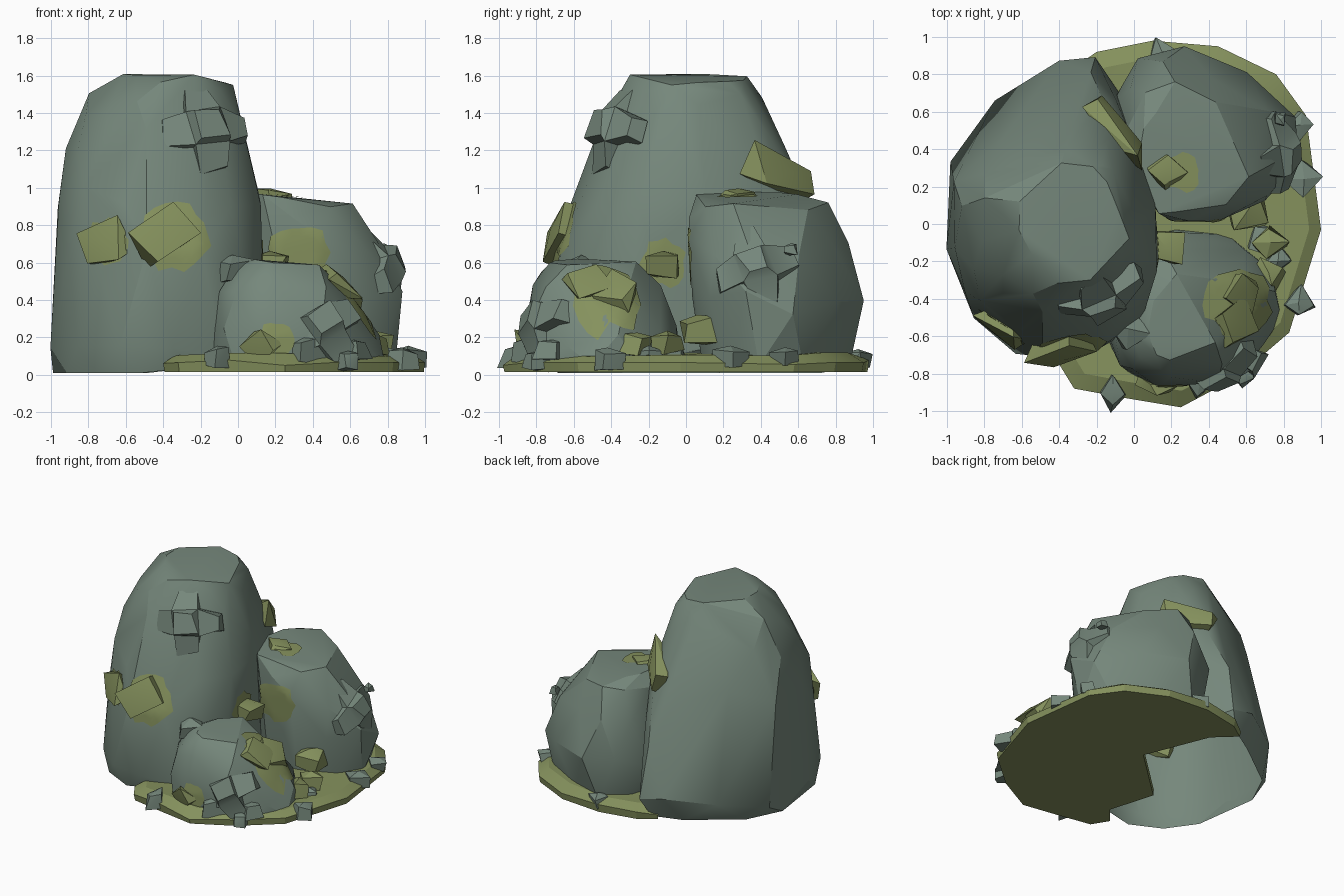
import bpy, bmesh, math, random
from mathutils import Vector, Matrix
from mathutils.bvhtree import BVHTree

random.seed(11)
if "Cube" in bpy.data.objects:
    bpy.data.objects.remove(bpy.data.objects["Cube"])


def material(name, rgb):
    m = bpy.data.materials.new(name)
    m.use_nodes = True
    m.diffuse_color = (*rgb, 1)
    m.node_tree.nodes["Principled BSDF"].inputs["Base Color"].default_value = (*rgb, 1)
    return m


STONE = material("grey green stone", (0.18, 0.245, 0.2))
MOSS = material("olive moss", (0.235, 0.285, 0.11))


def finish(bm, name, mat, angle):
    """Turn a bmesh into a named object with sharp-edged smooth shading."""
    mesh = bpy.data.meshes.new(name)
    bm.to_mesh(mesh)
    bm.free()
    mesh.materials.append(mat)
    ob = bpy.data.objects.new(name, mesh)
    bpy.context.collection.objects.link(ob)
    bpy.ops.object.select_all(action="DESELECT")
    ob.select_set(True)
    bpy.context.view_layer.objects.active = ob
    bpy.ops.object.shade_smooth_by_angle(angle=math.radians(angle))


def hull(bm):
    res = bmesh.ops.convex_hull(bm, input=bm.verts[:])
    junk = {g for g in res["geom_interior"] + res["geom_unused"] if isinstance(g, bmesh.types.BMVert)}
    bmesh.ops.delete(bm, geom=[v for v in junk if v.is_valid], context="VERTS")
    bmesh.ops.recalc_face_normals(bm, faces=bm.faces[:])


def boulder(name, outline, rings, jitter, lift=0.0):
    """Faceted stone: one outline fitted into a stack of (z, x0, x1, y0, y1) boxes."""
    corners = [Vector(p) for p in outline]
    bm = bmesh.new()
    for i, (z, x0, x1, y0, y1) in enumerate(rings):
        # Every other ring is staggered so the facets become triangles
        pts = [p.lerp(q, .4 * (i % 2)) for p, q in zip(corners, corners[1:] + corners[:1])]
        xs, ys = [p.x for p in pts], [p.y for p in pts]
        for x, y in pts:
            u = (x - min(xs)) / (max(xs) - min(xs))
            v = (y - min(ys)) / (max(ys) - min(ys))
            if i == 0:
                dz = max(0, x + .4) * lift
            elif i == len(rings) - 1:
                dz = (.4 - u) * jitter
            else:
                dz = random.uniform(-1.5, 1.5) * jitter
            k = 1 + jitter * .4 - random.uniform(0, jitter)
            bm.verts.new(((x0 + x1) / 2 + (u - .5) * (x1 - x0) * k,
                          (y0 + y1) / 2 + (v - .5) * (y1 - y0) * k, z + dz))
    hull(bm)
    # The underside stays open
    bmesh.ops.delete(bm, geom=[f for f in bm.faces if f.normal.z < -0.9], context="FACES")
    tree = BVHTree.FromBMesh(bm)
    finish(bm, name, STONE, 24)
    return tree


# Three boulders
big = boulder("tall_boulder",
    [(-1, .2), (-.86, .49), (-.46, .8), (-.24, .91), (-.1, .76), (.05, .38), (.14, -.15),
     (.04, -.5), (-.2, -.69), (-.5, -.73), (-.75, -.58), (-.92, -.35)],
    [(.01, -.99, .08, -.7, .84), (.15, -1, .09, -.74, .9), (.6, -.98, .14, -.71, .8),
     (.95, -.97, .13, -.59, .65), (1.25, -.92, .06, -.47, .53), (1.45, -.81, 0, -.39, .42),
     (1.54, -.71, -.03, -.32, .37), (1.59, -.62, -.07, -.24, .31)], .045, .15)
middle = boulder("middle_boulder",
    [(-.05, .8), (.15, .95), (.45, .87), (.8, .67), (.9, .4), (.8, .2), (.5, .05),
     (.2, .05), (0, .25), (-.15, .5)],
    [(.05, -.1, .84, .08, .88), (.38, -.13, .89, .03, .95), (.68, -.1, .79, .01, .87),
     (.87, -.04, .62, .02, .76), (.96, .02, .36, .06, .6)], .045)
small = boulder("small_boulder",
    [(-.14, -.4), (-.05, -.15), (.2, -.03), (.5, -.06), (.74, -.25), (.78, -.5),
     (.6, -.78), (.25, -.86), (0, -.8), (-.12, -.62)],
    [(.05, -.15, .78, -.86, -.03), (.22, -.16, .75, -.87, -.04), (.42, -.12, .62, -.82, -.13),
     (.54, -.01, .46, -.78, -.26), (.6, .08, .34, -.73, -.36)], .045)

# Mossy ground slab, notched beneath the tall boulder
slab = [(-.2, .92), (.1, .98), (.45, .95), (.76, .8), (.92, .58), (1, -.03), (.83, -.58),
        (.55, -.82), (.25, -.98), (-.05, -.93), (-.32, -.88), (-.4, -.75), (-.29, -.62),
        (-.4, -.25), (.04, .16), (-.17, .68), (-.33, .83)]
bm = bmesh.new()
loops = [[bm.verts.new((.3 + (x - .3) * k, y * k, z + random.uniform(-shake, shake)))
          for x, y in slab] for k, z, shake in ((.99, .015, 0), (1, .065, .015), (.91, .108, .012))]
n = len(slab)
for a, b in zip(loops, loops[1:]):
    for i in range(n):
        bm.faces.new((a[i], a[(i + 1) % n], b[(i + 1) % n], b[i]))
bm.faces.new(loops[0])
bmesh.ops.triangulate(bm, faces=[bm.faces.new(loops[-1])])
bmesh.ops.recalc_face_normals(bm, faces=bm.faces[:])
finish(bm, "moss_ground", MOSS, 20)


# Ray directions used to rest things on the boulders
FRONT, SIDE, TOP = Vector((0, 1, 0)), Vector((-1, 0, 0)), Vector((0, 0, -1))


def land(tree, p, d):
    hit, normal = tree.ray_cast(Vector(p) - d * 3, d)[:2]
    return hit, normal


def patch(tree, p, d, r):
    """Thin moss skin draped over a boulder."""
    p = Vector(p)
    u = d.orthogonal().normalized()
    v = d.cross(u)
    wobble = [random.uniform(.8, 1.1) for _ in range(18)]
    bm = bmesh.new()
    rings = []
    for k in range(1, 7):
        ring = []
        for i, w in enumerate(wobble):
            a = math.tau * i / len(wobble)
            hit, nor = land(tree, p + (u * math.cos(a) + v * math.sin(a)) * r * w * k / 6, d)
            ring.append(bm.verts.new(hit + nor * .006) if hit else None)
        rings.append(ring)
    faces = [rings[0]]
    for a, b in zip(rings, rings[1:]):
        faces += [(a[i - 1], b[i - 1], b[i], a[i]) for i in range(len(a))]
    for f in faces:
        if all(f):
            bm.faces.new(f)
    bmesh.ops.recalc_face_normals(bm, faces=bm.faces[:])
    if sum(f.normal.dot(d) for f in bm.faces) > 0:
        bmesh.ops.reverse_faces(bm, faces=bm.faces[:])
    finish(bm, "moss_patch", MOSS, 35)


for args in [(big, (-.34, 0, .74), FRONT, .2), (big, (-.7, 0, .71), FRONT, .12),
             (big, (0, -.12, .6), SIDE, .13), (middle, (.25, .28, 0), TOP, .11),
             (middle, (.32, 0, .64), FRONT, .17), (small, (.55, -.42, 0), TOP, .18),
             (small, (.2, 0, .18), FRONT, .1)]:
    patch(*args)


def chunk(name, loc, size, mat, normal=None, spin=None):
    """Angular pebble: the hull of a shaken, stretched box."""
    bm = bmesh.new()
    bmesh.ops.create_cube(bm, size=2)
    for v in bm.verts:
        v.co = Vector([c * random.uniform(.45, 1.05) * s for c, s in zip(v.co, size)])
    bm.verts.new((0, 0, size[2] * 1.1))
    hull(bm)
    q = (normal or Vector((0, 0, 1))).to_track_quat("Z", "Y").to_matrix().to_4x4()
    turn = Matrix.Rotation(random.uniform(0, 3) if spin is None else spin, 4, "Z")
    bm.transform(Matrix.Translation(loc) @ q @ turn)
    finish(bm, name, mat, 25)


def crossed_rock(loc, normal, r, spin):
    """Four-armed lump growing out of a boulder face."""
    bm = bmesh.new()
    bmesh.ops.create_cube(bm, size=r * .85)
    for f in bm.faces[:]:
        if f.normal.z > -.5:
            out = f.normal.copy()
            arm = bmesh.ops.extrude_discrete_faces(bm, faces=[f])["faces"][0]
            mid = arm.calc_center_median()
            reach = r * (.2 if out.z > .5 else random.uniform(.5, .7))
            for v in arm.verts:
                v.co = mid + (v.co - mid) * random.uniform(.5, .85) + out * reach
    for v in bm.verts:
        v.co += Vector([random.uniform(-.08, .08) * r for _ in range(3)])
        # Arms droop towards the boulder
        v.co.z = v.co.z * .75 - .25 * v.co.xy.length_squared / r
    q = Vector(normal).to_track_quat("Z", "Y").to_matrix().to_4x4()
    bm.transform(Matrix.Translation(loc) @ q @ Matrix.Rotation(spin, 4, "Z"))
    finish(bm, "crossed_rock", STONE, 40)


crossed_rock((-.17, -.4, 1.31), (.3, -.9, .35), .23, .12)
crossed_rock((.79, .37, .57), (.92, 0, .4), .22, .3)
crossed_rock((.45, -.78, .27), (.25, -.9, .35), .21, .5)

# Moss clumps resting on the boulders
for tree, p, d, r in [(big, (-.7, 0, .71), FRONT, .14), (big, (-.38, 0, .75), FRONT, .18),
                      (small, (.58, -.36, 0), TOP, .12), (small, (.53, -.53, 0), TOP, .12),
                      (middle, (.17, .28, 0), TOP, .09), (small, (.11, 0, .15), FRONT, .09)]:
    hit, nor = land(tree, p, d)
    chunk("moss_clump", hit, (r, r, r * .35), MOSS, nor)
for x, y, z, r in [(.17, -.12, .58, .1), (.6, .06, .23, .11), (.73, -.1, .17, .08), (.72, -.26, .16, .08)]:
    chunk("moss_clump", (x, y, z), (r, r, r * .75), MOSS)
inward = Vector((-.7, -.65, -.2)).normalized()
hit = land(big, (-.15, .49, 1.05), inward)[0]
chunk("moss_shard", hit, (.26, .11, .06), MOSS, Vector((.65, .65, .35)), -.35)

# Loose grey pebbles around the slab and on the boulders
for x, y, z, r in [(.88, -.42, .08, .08), (.91, .24, .09, .08), (.89, .53, .09, .07),
                   (.15, .92, .08, .07), (-.11, -.9, .09, .08), (.59, -.8, .07, .07),
                   (.62, -.72, .12, .08), (.77, -.2, .1, .07), (.68, -.08, .1, .08),
                   (-.03, -.56, .55, .11), (.36, -.82, .13, .1), (.78, .56, .67, .04)]:
    chunk("pebble", (x, y, z), (r, r, r * .75), STONE)
